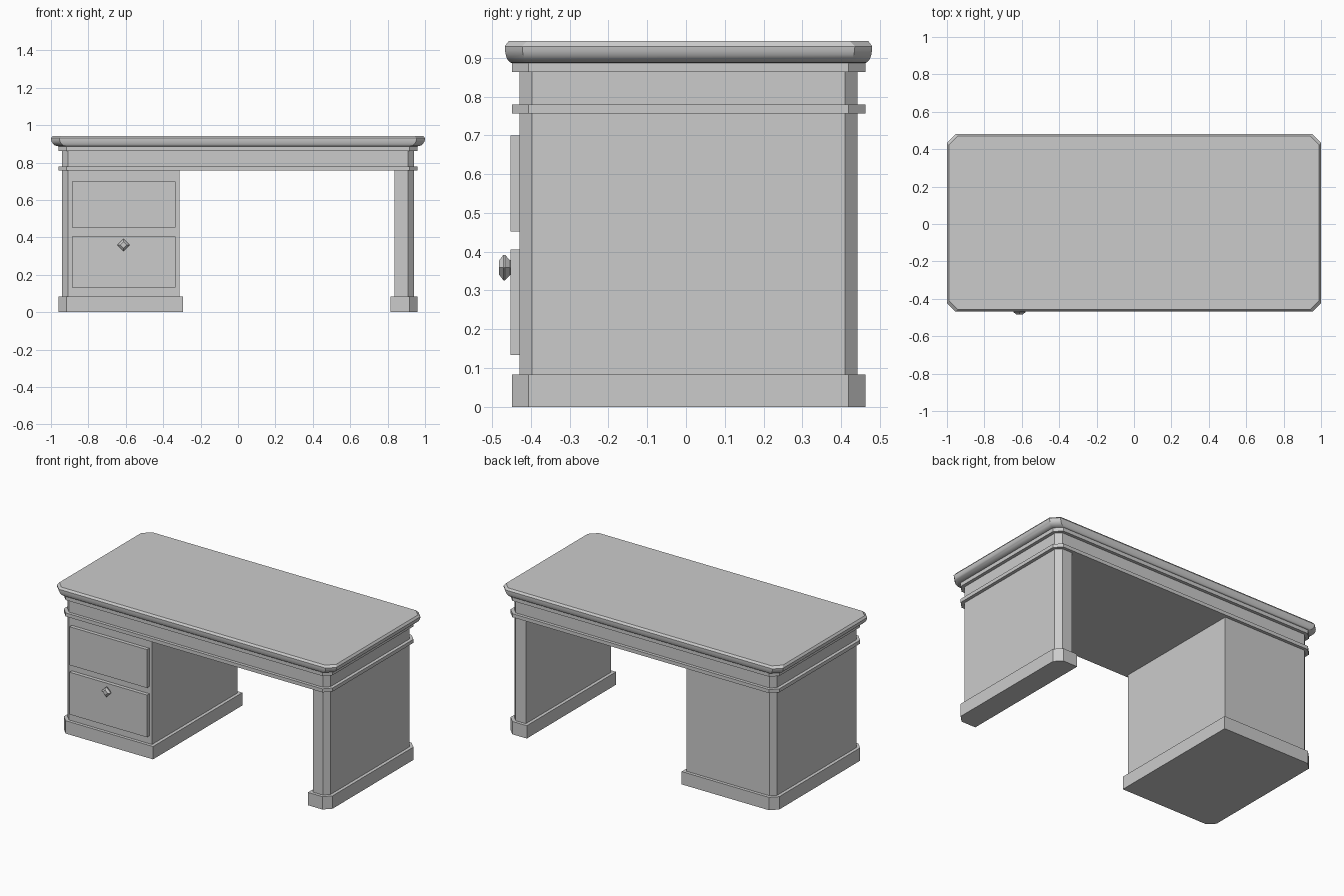
import bpy, bmesh, math

if "Cube" in bpy.data.objects:
    bpy.data.objects.remove(bpy.data.objects["Cube"])

YC = 0.0065  # centre of the carcass in depth


def outline(x0, x1, y0, y1, c, left=True, right=True):
    """Rectangle whose left and/or right corners are cut by c."""
    p = []
    p += [(x0, y0 + c), (x0 + c, y0)] if left else [(x0, y0)]
    p += [(x1 - c, y0), (x1, y0 + c)] if right else [(x1, y0)]
    p += [(x1, y1 - c), (x1 - c, y1)] if right else [(x1, y1)]
    p += [(x0 + c, y1), (x0, y1 - c)] if left else [(x0, y1)]
    return p


def loft(name, rings, smooth=False):
    """Skin a stack of equal-sized rings of 3D points and cap both ends."""
    bm = bmesh.new()
    vs = [[bm.verts.new(p) for p in r] for r in rings]
    n = len(vs[0])
    for a, b in zip(vs, vs[1:]):
        for i in range(n):
            j = (i + 1) % n
            bm.faces.new((a[i], a[j], b[j], b[i]))
    bm.faces.new(vs[0][::-1])
    bm.faces.new(vs[-1])
    bmesh.ops.recalc_face_normals(bm, faces=bm.faces)
    me = bpy.data.meshes.new(name)
    bm.to_mesh(me)
    bm.free()
    ob = bpy.data.objects.new(name, me)
    bpy.context.collection.objects.link(ob)
    if smooth:
        bpy.ops.object.select_all(action='DESELECT')
        ob.select_set(True)
        bpy.context.view_layer.objects.active = ob
        bpy.ops.object.shade_smooth_by_angle(angle=math.radians(30))
    return ob


def slab(name, pts, z0, z1):
    return loft(name, [[(x, y, z) for x, y in pts] for z in (z0, z1)])


def full(hx, hy, c):
    return outline(-hx, hx, YC - hy, YC + hy, c)


# desk top with a curved flared edge
rings = []
for i in range(7):
    a = i / 6 * math.pi / 2
    hx = 0.961 + 0.039 * math.sin(a)
    hy = 0.456 + 0.018 * math.sin(a)
    z = 0.93 - 0.043 * math.cos(a)
    rings.append([(x, y, z) for x, y in full(hx, hy, 0.045)])
rings.append([(x, y, 0.943) for x, y in full(0.99, 0.464, 0.047)])
loft("desk_top", rings, smooth=True)

# frieze and its two mouldings
slab("upper_moulding", full(0.961, 0.456, 0.043), 0.863, 0.887)
slab("frieze", full(0.94, 0.436, 0.032), 0.78, 0.863)
slab("lower_moulding", full(0.961, 0.456, 0.043), 0.757, 0.78)

# drawer pedestal on the left, narrow panel leg on the right, each with a plinth
for name, x0, x1, left in (("drawer_pedestal", -0.94, -0.314, True),
                           ("panel_leg", 0.836, 0.94, False)):
    slab(name, outline(x0, x1, YC - 0.436, YC + 0.436, 0.032, left, not left), 0.083, 0.757)
    slab(name + "_plinth", outline(x0 - 0.021, x1 + 0.021, YC - 0.456, YC + 0.456,
                                   0.043, left, not left), 0, 0.083)

# drawer fronts
for name, z0, z1 in (("lower_drawer", 0.133, 0.406), ("upper_drawer", 0.452, 0.70)):
    slab(name, outline(-0.888, -0.334, -0.453, -0.42, 0, False, False), z0, z1)

# diamond knob on the lower drawer
KX, KZ = -0.612, 0.359
loft("drawer_knob", [[(KX + r * math.cos(k * math.pi / 2), y, KZ + r * math.sin(k * math.pi / 2))
                      for k in range(4)]
                     for y, r in ((-0.45, 0.019), (-0.454, 0.019), (-0.467, 0.033),
                                  (-0.471, 0.033), (-0.483, 0.017))])
